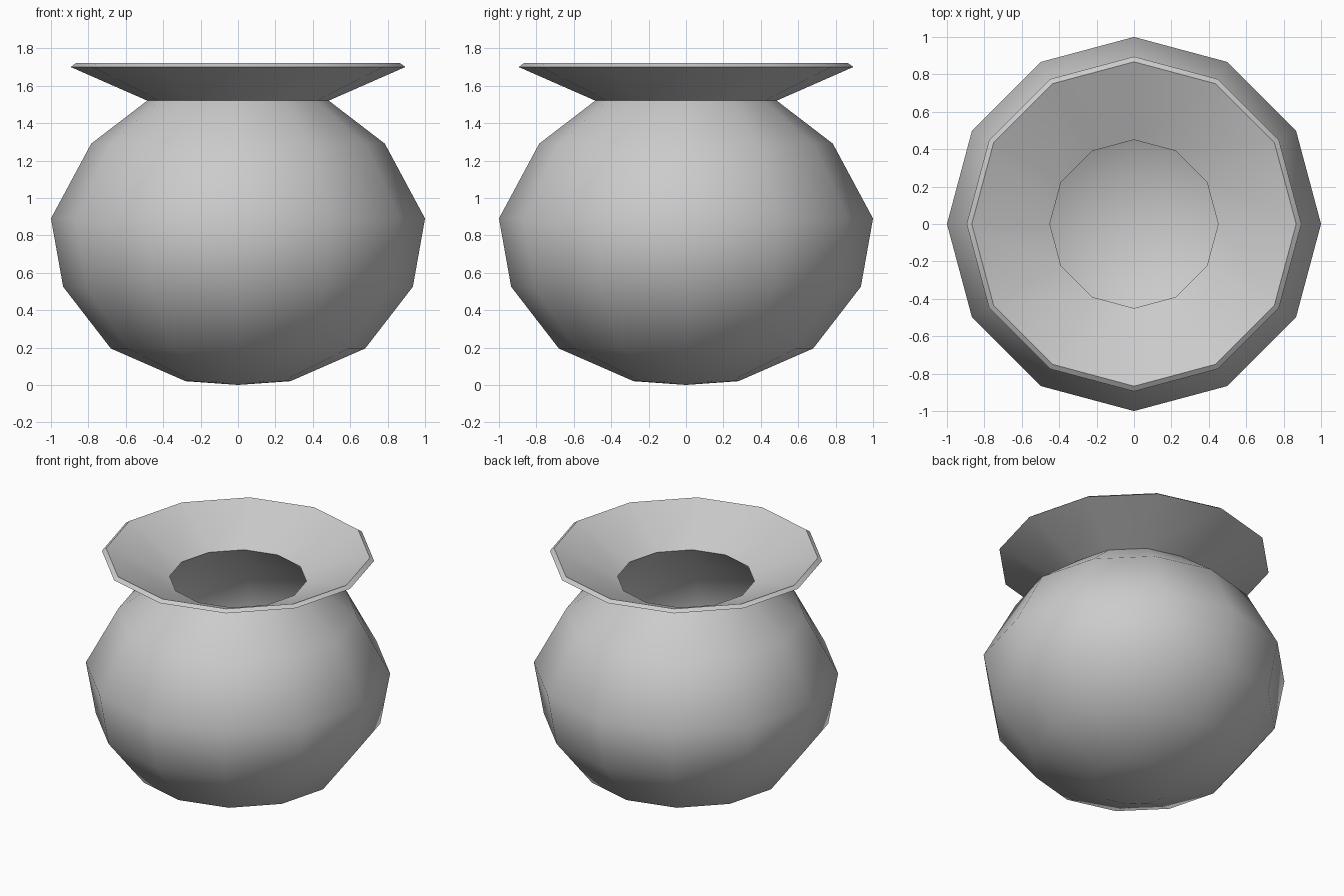
import bpy, bmesh, math
from mathutils import Matrix, Vector

if "Cube" in bpy.data.objects:
    bpy.data.objects.remove(bpy.data.objects["Cube"], do_unlink=True)

SIDES = 12

# Plain grey clay
clay = bpy.data.materials.new("grey_clay")
clay.use_nodes = True
colour = (0.6, 0.6, 0.6, 1)
clay.diffuse_color = colour
clay.node_tree.nodes["Principled BSDF"].inputs["Base Color"].default_value = colour

# Outer wall from the base up to the lip, then the inner wall back down
outer = [(0, 0), (0.28, 0.02), (0.68, 0.195), (0.935, 0.525), (1, 0.89),
         (0.785, 1.29), (0.485, 1.52), (0.895, 1.70)]
inner = [(0.867, 1.72), (0.45, 1.535), (0.76, 1.27), (0.965, 0.885),
         (0.905, 0.54), (0.66, 0.22), (0.27, 0.05), (0, 0.03)]


def lathe(name, profile):
    """Spin a profile around z into a closed, faceted vessel."""
    bm = bmesh.new()
    verts = [bm.verts.new((r, 0, z)) for r, z in profile]
    edges = [bm.edges.new(pair) for pair in zip(verts, verts[1:])]
    bmesh.ops.spin(bm, geom=verts + edges, cent=(0, 0, 0), axis=(0, 0, 1),
                   angle=math.tau, steps=SIDES, use_merge=True)
    bmesh.ops.remove_doubles(bm, verts=bm.verts, dist=0.0005)
    bmesh.ops.recalc_face_normals(bm, faces=bm.faces)
    mesh = bpy.data.meshes.new(name)
    bm.to_mesh(mesh)
    bm.free()
    obj = bpy.data.objects.new(name, mesh)
    bpy.context.collection.objects.link(obj)
    mesh.materials.append(clay)
    return obj


pot = lathe("flared_pot", outer + inner)

# Soft walls with crisp neck and lip
bpy.ops.object.select_all(action="DESELECT")
pot.select_set(True)
bpy.context.view_layer.objects.active = pot
bpy.ops.object.shade_smooth_by_angle(angle=math.radians(50))
